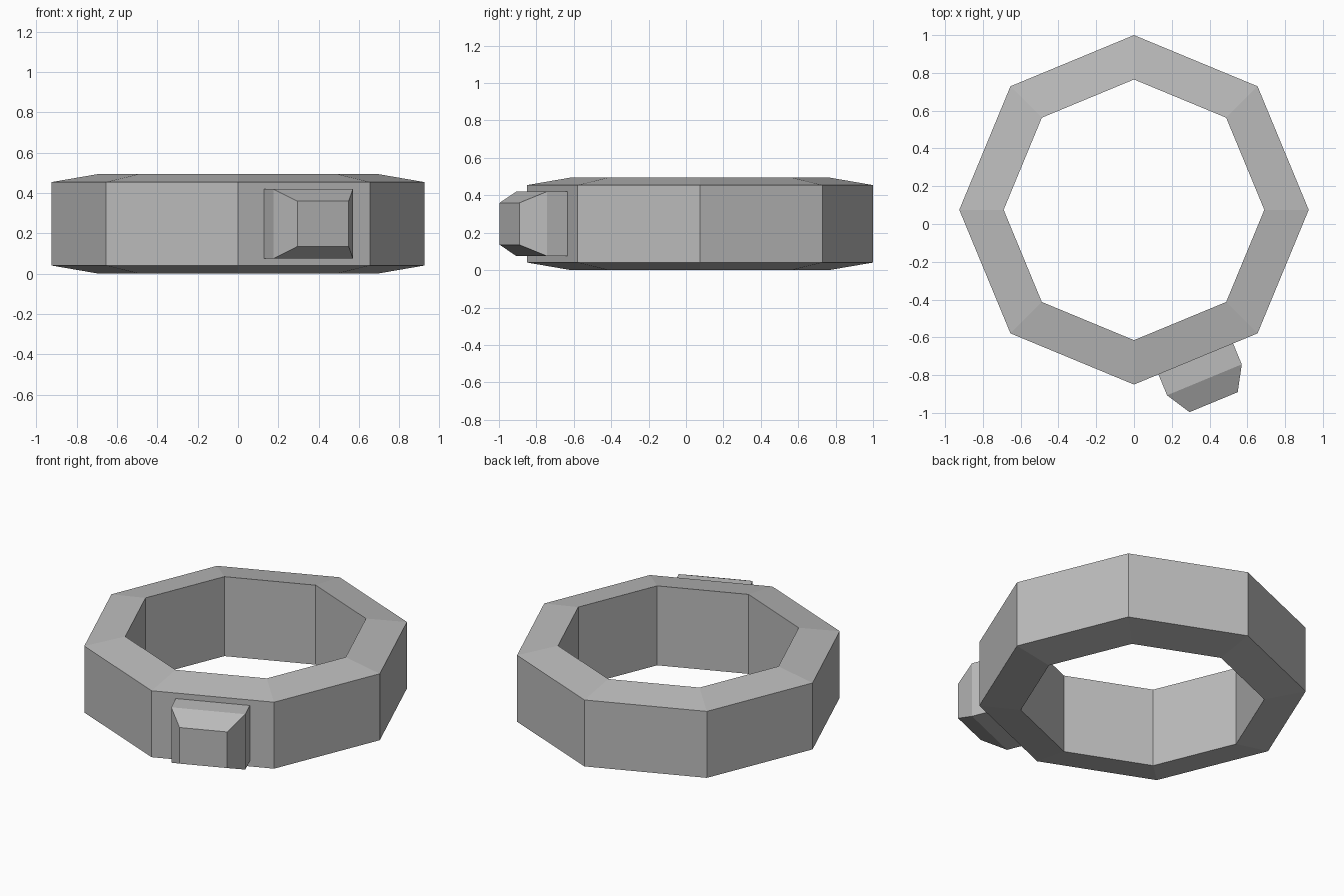
import bpy
import bmesh
from math import cos, sin, radians
from mathutils import Vector

cube = bpy.data.objects.get("Cube")
if cube:
    bpy.data.objects.remove(cube, do_unlink=True)

CENTRE = Vector((0, 0.075, 0.2475))

grey = bpy.data.materials.new("plain grey")
grey.use_nodes = True
colour = (0.5, 0.5, 0.5, 1)
grey.diffuse_color = colour
grey.node_tree.nodes["Principled BSDF"].inputs["Base Color"].default_value = colour


def loft(name, loops, closed):
    """Skin matching loops of points; closed joins last to first, else caps the ends."""
    bm = bmesh.new()
    rings = [[bm.verts.new(p) for p in loop] for loop in loops]
    pairs = list(zip(rings, rings[1:]))
    if closed:
        pairs.append((rings[-1], rings[0]))
    else:
        bm.faces.new(rings[0])
        bm.faces.new(rings[-1])
    for a, b in pairs:
        for i in range(len(a)):
            j = (i + 1) % len(a)
            bm.faces.new((a[i], a[j], b[j], b[i]))
    bmesh.ops.recalc_face_normals(bm, faces=bm.faces)
    mesh = bpy.data.meshes.new(name)
    bm.to_mesh(mesh)
    bm.free()
    mesh.materials.append(grey)
    obj = bpy.data.objects.new(name, mesh)
    bpy.context.collection.objects.link(obj)
    return obj


# Eight-sided band with sloping rims: (radius, half height)
profile = [(0.925, -0.207), (0.925, 0.207), (0.69, 0.2475), (0.69, -0.2475)]
band = [[CENTRE + Vector((r * cos(radians(45 * i)), r * sin(radians(45 * i)), z))
         for i in range(8)] for r, z in profile]
loft("octagonal_band", band, True)

# Bevelled block on one front face: (distance out, half width, half height)
out = Vector((cos(radians(-67.5)), sin(radians(-67.5)), 0))
side = Vector((-out.y, out.x, 0))
up = Vector((0, 0, 1))
sections = [(0.84, 0.214, 0.1725), (0.974, 0.214, 0.1725), (1.102, 0.138, 0.1125)]
block = [[CENTRE + out * d + side * w * sx + up * h * sz
          for sx, sz in ((-1, -1), (1, -1), (1, 1), (-1, 1))] for d, w, h in sections]
loft("clasp_block", block, False)
